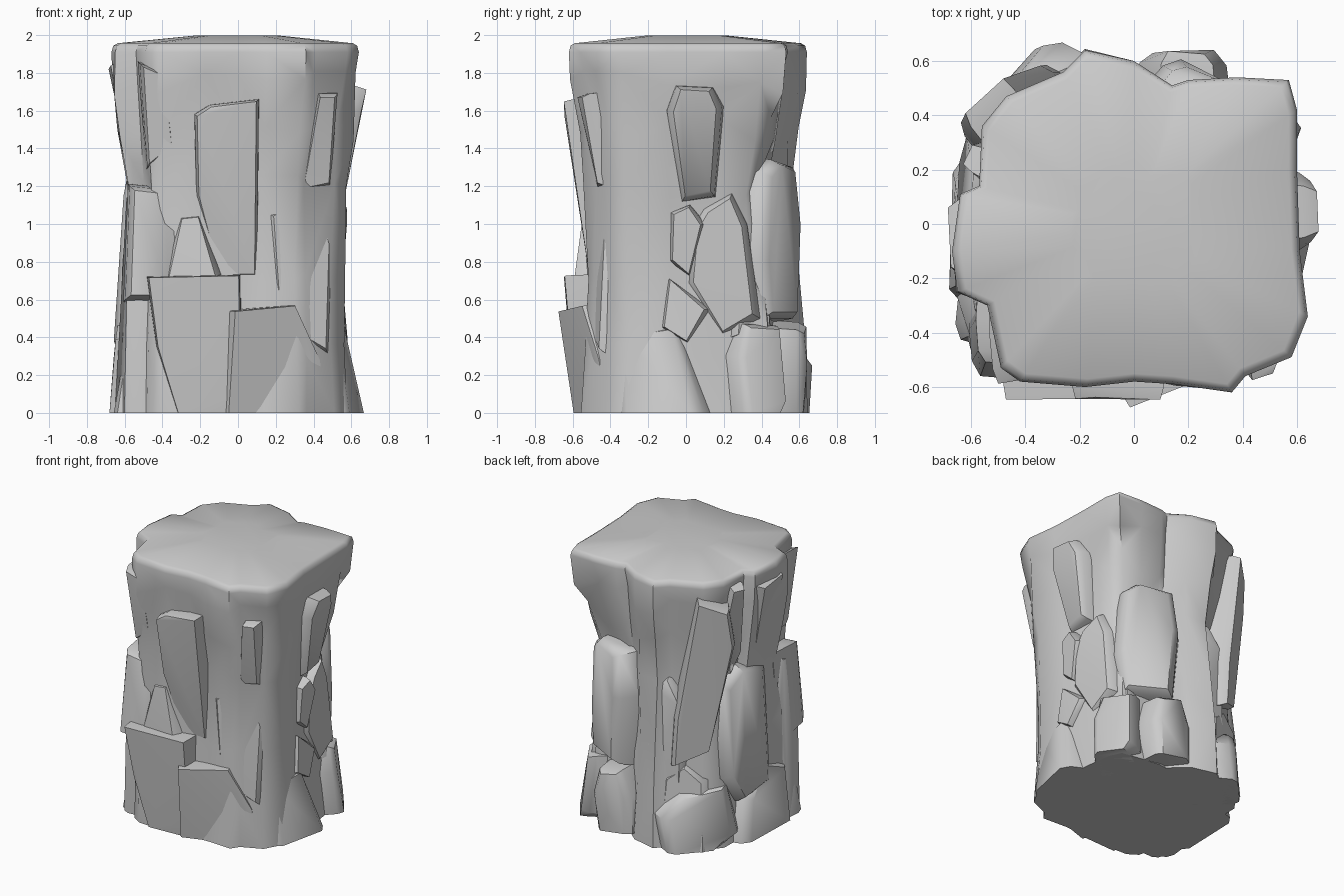
import bpy, bmesh, math, random
from mathutils import Vector

random.seed(4)


def finish(name, bm, angle):
    bmesh.ops.recalc_face_normals(bm, faces=bm.faces)
    me = bpy.data.meshes.new(name)
    bm.to_mesh(me)
    bm.free()
    ob = bpy.data.objects.new(name, me)
    bpy.context.collection.objects.link(ob)
    bpy.ops.object.select_all(action='DESELECT')
    ob.select_set(True)
    bpy.context.view_layer.objects.active = ob
    bpy.ops.object.shade_smooth_by_angle(angle=math.radians(angle))
    return ob


# Core: plan outline of the top, scaled per direction at each height
TOP = [(.61, -.1), (.6, .2), (.6, .42), (.57, .53), (.38, .54), (.2, .53), (.14, .51), (0, .6),
       (-.18, .64), (-.26, .56), (-.47, .47), (-.56, .36), (-.57, .14), (-.64, .11),
       (-.67, -.1), (-.65, -.25), (-.54, -.3), (-.49, -.53), (-.42, -.58), (-.18, -.6),
       (0, -.58), (.15, -.59), (.36, -.62), (.41, -.56), (.58, -.49), (.64, -.34)]
# factors for right, back right, back, back left, left, front left, front, front right
LEVELS = [(0, (.96, .84, 1, 1.02, 1, .98, .95, .87)),
          (.35, (.94, .8, .96, .98, .95, .97, .92, .86)),
          (.75, (.88, .76, .9, .95, .9, .94, .87, .85)),
          (1.2, (.91, .7, .88, .88, .88, .91, .86, .86)),
          (1.5, (.95, .82, .92, .93, .93, .95, .91, .93)),
          (1.75, (.99, .94, .97, .97, .99, 1, .98, .98)),
          (1.91, (1,) * 8), (1.945, (.985,) * 8), (1.957, (.95,) * 8), (1.997, (.35,) * 8)]


def core():
    bm = bmesh.new()
    rings = []
    for z, f in LEVELS:
        ring = []
        for x, y in TOP:
            t = (math.atan2(y, x) / (math.pi / 4)) % 8
            i = int(t) % 8
            k = f[i] + (f[(i + 1) % 8] - f[i]) * (t - int(t))
            dz = 0
            if 0 < z < 1.8:
                k *= random.uniform(.97, 1.03)
                dz = random.uniform(-.07, .07)
            ring.append(bm.verts.new((x * k, y * k, z + dz)))
        rings.append(ring)
    n = len(TOP)
    for a, b in zip(rings, rings[1:]):
        for i in range(n):
            j = (i + 1) % n
            bm.faces.new((a[i], a[j], b[j], b[i]))
    bm.faces.new(rings[0][::-1])
    bm.faces.new(rings[-1])
    bmesh.ops.triangulate(bm, faces=[f for f in bm.faces if len(f.verts) == 4])
    finish("rock_core", bm, 50)


# Slab: outline (along, z) seen from a side, hulled outwards to a tilted, crowned face
def slab(name, deg, low, high, outline, shrink=.78):
    a = math.radians(deg)          # 0 = right, 90 = back, 180 = left, 270 = front
    n = Vector((math.cos(a), math.sin(a), 0))
    u = Vector((-n.y, n.x, 0))
    cu = sum(p[0] for p in outline) / len(outline)
    cz = sum(p[1] for p in outline) / len(outline)
    z0, z1 = min(p[1] for p in outline), max(p[1] for p in outline)
    skirt = 1.12 if shrink < .9 else 1.02
    bm = bmesh.new()
    for s, off in ((shrink, 0), (1, -.045), (skirt, -.16), (skirt, -.32)):
        for pu, pz in outline:
            d = low + (high - low) * (pz - z0) / (z1 - z0) + off
            if off == 0:
                d += random.uniform(-.012, .012)
            z = pz if pz < .05 else cz + (pz - cz) * (1 + (s - 1) * .35)
            p = u * (cu + (pu - cu) * s) + n * d
            bm.verts.new((p.x, p.y, max(z, 0)))
    res = bmesh.ops.convex_hull(bm, input=bm.verts)
    junk = {g for g in res["geom_interior"] + res["geom_unused"]
            if isinstance(g, bmesh.types.BMVert)}
    bmesh.ops.delete(bm, geom=list(junk), context='VERTS')
    finish(name, bm, 42)


core()

# Front slabs
slab("front_base_block", 270, .58, .64, [(-.48, .72), (.01, .73), (.02, .1), (0, 0), (-.32, 0), (-.43, .35)], .97)
slab("front_base_step", 290, .55, .63, [(-.255, .54), (-.14, .52), (.1, .57), (.26, .28), (.31, 0), (-.26, 0)], .96)
slab("front_tall_panel", 270, .51, .645, [(-.23, 1.58), (-.15, 1.63), (.11, 1.66), (.1, 1.2), (.1, .72), (-.1, .72), (-.22, 1.15)], .92)
slab("front_right_blade", 275, .5, .6, [(.38, 1.69), (.48, 1.69), (.45, 1.2), (.28, 1.17)])
slab("front_left_shelf", 266, .59, .55, [(-.54, 1.2), (-.34, 1.18), (-.27, 1), (-.3, .6), (-.56, .6)])
slab("front_left_step", 270, .58, .54, [(-.31, 1.04), (-.2, 1.05), (-.08, .7), (-.4, .7)])
slab("front_left_foot", 255, .57, .53, [(-.48, .37), (-.4, .45), (-.29, .4), (-.22, 0), (-.54, 0)])
slab("front_right_shelf", 285, .56, .53, [(0, 1.06), (.25, 1.08), (.29, 1.18), (.39, .9), (.36, .3), (.05, .45)])
slab("front_left_rib", 270, .52, .58, [(-.52, 1.85), (-.38, 1.8), (-.33, 1.4), (-.48, 1.3)])

# Right slabs
slab("right_upper_knob", 0, .57, .67, [(-.1, 1.6), (-.05, 1.73), (.14, 1.72), (.19, 1.62), (.15, 1.15), (-.02, 1.12)])
slab("right_middle_slab", 5, .55, .54, [(-.05, .68), (-.02, .98), (.05, 1.08), (.2, 1.16), (.28, 1), (.35, .5), (.15, .4)])
slab("right_small_slab", 0, .55, .585, [(-.09, .8), (-.08, 1.06), (.02, 1.1), (.1, 1), (.02, .72)])
slab("right_diamond", 0, .57, .55, [(-.1, .72), (.13, .55), (.01, .37), (-.14, .45)])
slab("right_back_foot", 38, .7, .65, [(-.14, .3), (-.08, .47), (.14, .46), (.15, .05), (.1, 0), (-.13, 0)])
slab("right_back_step", 30, .6, .58, [(-.05, .4), (-.02, .82), (.18, .81), (.2, .4)])
slab("right_front_foot", 350, .645, .56, [(-.27, .42), (.05, .46), (.2, 0), (-.25, 0)])

# Back slabs
slab("back_right_slab", 62, .61, .61, [(-.24, .8), (-.2, 1.27), (-.1, 1.34), (.14, 1.3), (.18, 1), (.14, .5), (-.2, .5)])
slab("back_base_block", 88, .64, .64, [(-.32, .25), (-.27, .44), (-.08, .48), (0, .3), (0, .03), (-.28, 0)], .7)
slab("back_middle_slab", 100, .59, .56, [(-.06, .4), (-.02, 1.15), (.12, 1.22), (.25, 1.05), (.25, .4)])
slab("back_left_base", 110, .64, .6, [(-.05, 0), (0, .5), (.15, .6), (.3, .5), (.33, 0)])

# Back left corner slabs
slab("corner_tall_slab", 130, .65, .71, [(.02, 1.84), (.23, 1.76), (.27, 1.5), (.1, .7), (-.15, .6), (-.13, .95)], .9)
slab("corner_foot", 138, .71, .67, [(-.32, .25), (-.18, .4), (.13, .45), (.2, .1), (.05, 0), (-.28, 0)])

# Left slabs
slab("left_upper_bulge", 180, .56, .68, [(-.1, 1.84), (.18, 1.86), (.22, 1.7), (.15, 1.25), (-.05, 1.25)])
slab("left_back_blade", 155, .58, .665, [(-.08, 1.5), (-.02, 1.88), (.08, 1.88), (.1, 1.35), (0, 1.2)])
slab("left_middle_slab", 172, .66, .6, [(-.24, 1.15), (-.1, 1.26), (.16, 1.18), (.16, .35), (-.15, .3), (-.28, .5)])
slab("left_front_slab", 190, .68, .63, [(.1, .9), (.16, 1.18), (.34, 1.15), (.38, .6), (.38, 0), (.12, 0)])
slab("left_base_block", 180, .67, .63, [(-.2, .3), (0, .5), (.28, .4), (.3, 0), (-.25, 0)])
